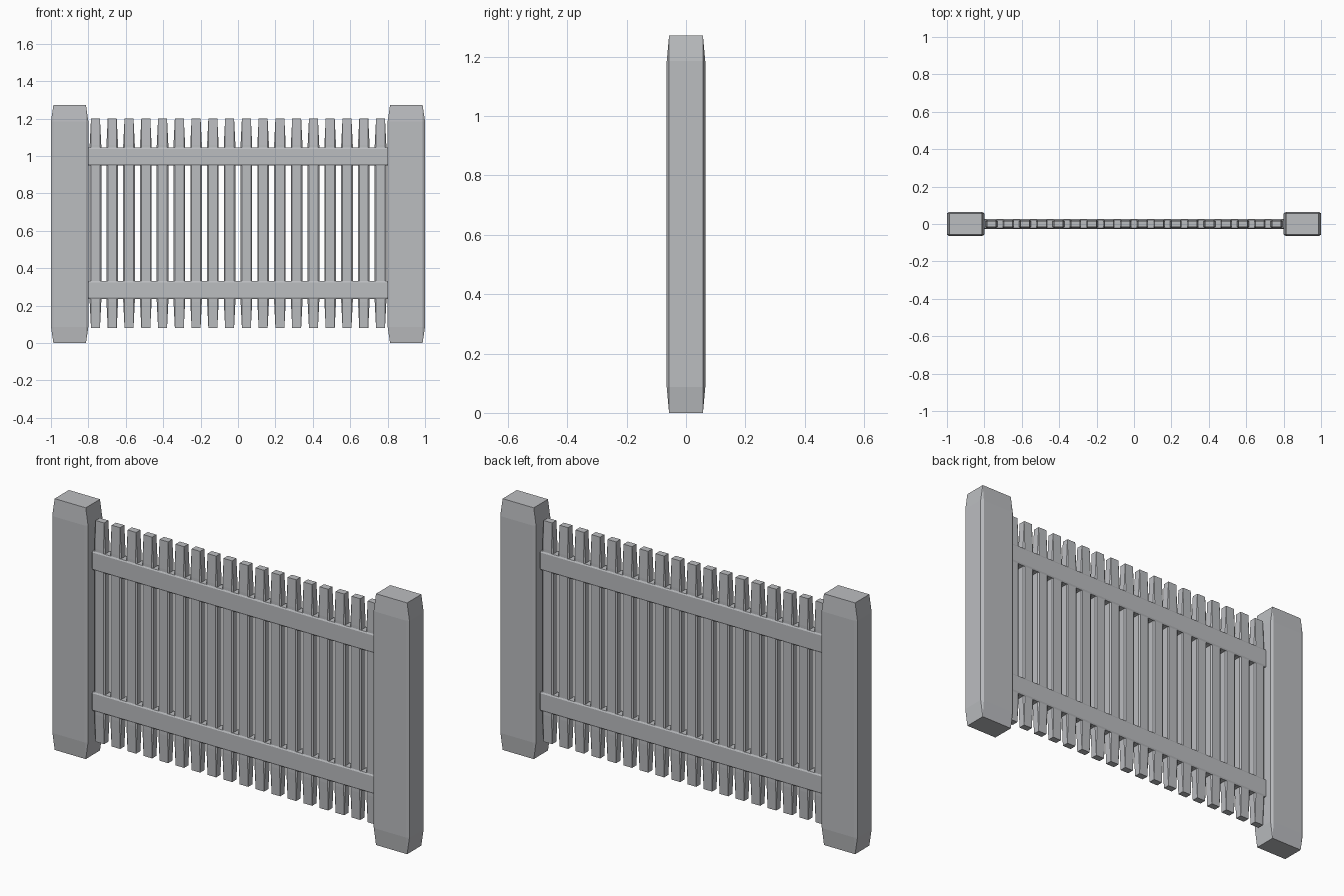
import bpy
from mathutils import Vector

cube = bpy.data.objects.get("Cube")
if cube:
    bpy.data.objects.remove(cube, do_unlink=True)

# Single grey finish for the whole fence
grey = bpy.data.materials.new("fence_grey")
grey.use_nodes = True
colour = (0.5, 0.51, 0.53, 1)
grey.diffuse_color = colour
grey.node_tree.nodes["Principled BSDF"].inputs["Base Color"].default_value = colour


def chamfered_box(name, centre, half, cut):
    """Box with every edge chamfered, by a separate amount along each axis."""
    points = []
    for axis in range(3):
        for sx in (-1, 1):
            for sy in (-1, 1):
                for sz in (-1, 1):
                    signs = (sx, sy, sz)
                    points.append([
                        signs[i] * (half[i] - (0 if i == axis else cut[i]))
                        for i in range(3)
                    ])
    import bmesh
    bm = bmesh.new()
    for p in points:
        bm.verts.new(Vector(p))
    bmesh.ops.convex_hull(bm, input=bm.verts[:])
    bmesh.ops.dissolve_limit(bm, angle_limit=0.01, verts=bm.verts[:], edges=bm.edges[:])
    bmesh.ops.recalc_face_normals(bm, faces=bm.faces[:])
    mesh = bpy.data.meshes.new(name)
    bm.to_mesh(mesh)
    bm.free()
    mesh.materials.append(grey)
    obj = bpy.data.objects.new(name, mesh)
    obj.location = centre
    bpy.context.collection.objects.link(obj)
    return obj


# Heavy end posts
for side, x in (("left", 0.9), ("right", -0.9)):
    chamfered_box(side + "_post", (x, 0, 0.636), (0.1, 0.065, 0.636), (0.013, 0.008, 0.087))

# Row of slim pickets with tapered ends
count, reach = 18, 0.762
for i in range(count):
    x = -reach + 2 * reach * i / (count - 1)
    chamfered_box(f"picket_{i + 1}", (x, 0, 0.64), (0.031, 0.022, 0.56), (0.007, 0.005, 0.14))

# Horizontal rails running between the posts
for name, z in (("upper_rail", 0.997), ("lower_rail", 0.284)):
    chamfered_box(name, (0, 0, z), (0.802, 0.026, 0.048), (0.004, 0.004, 0.007))
